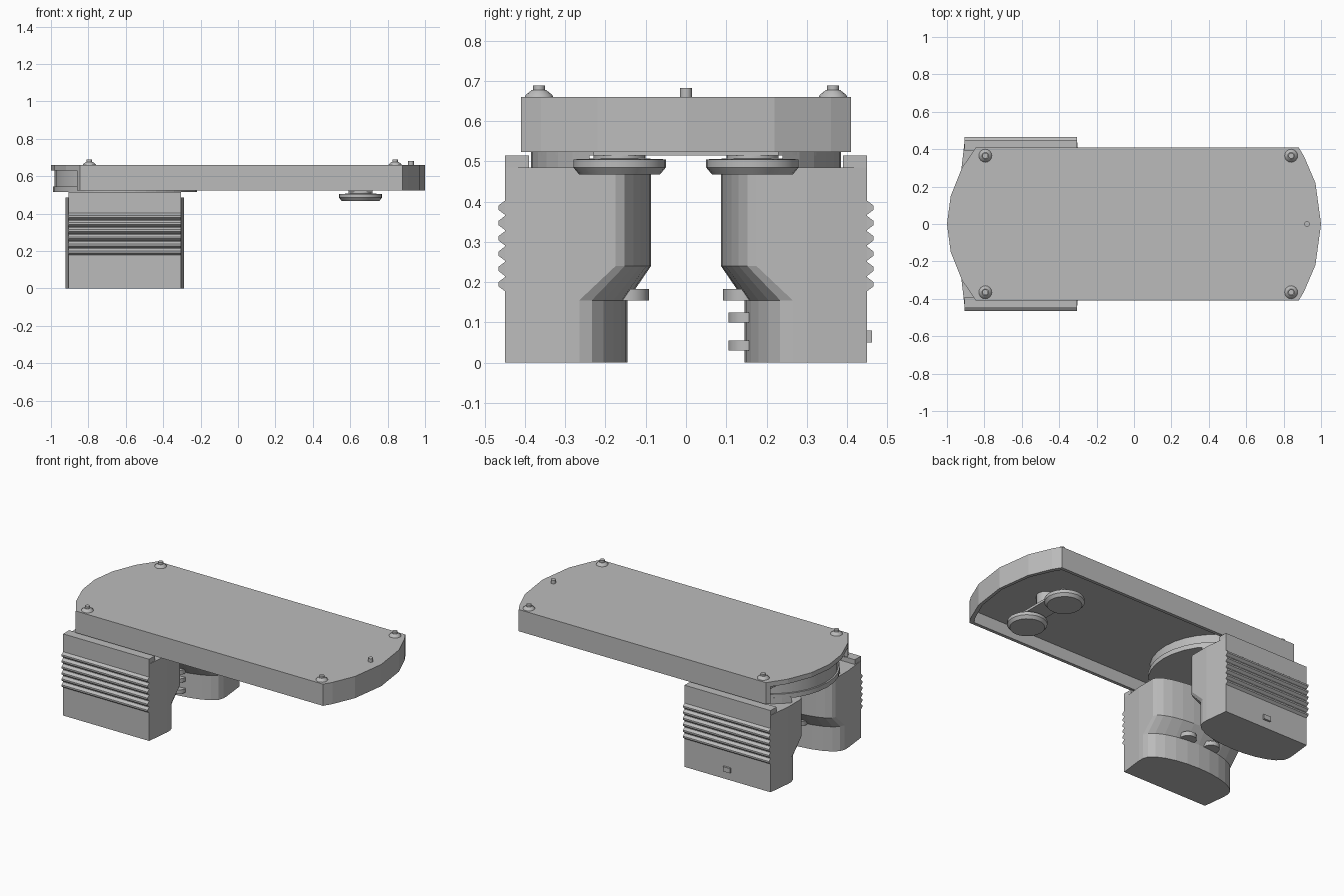
import bpy, bmesh, math
from mathutils import Vector

cube = bpy.data.objects.get("Cube")
if cube:
    bpy.data.objects.remove(cube)

grey = bpy.data.materials.new("light_grey")
grey.use_nodes = True
grey.diffuse_color = (0.5, 0.5, 0.5, 1)
grey.node_tree.nodes["Principled BSDF"].inputs["Base Color"].default_value = (0.5, 0.5, 0.5, 1)


def loft(name, rings):
    """Skin equal-length rings of points and cap both ends."""
    bm = bmesh.new()
    rows = [[bm.verts.new(p) for p in ring] for ring in rings]
    n = len(rows[0])
    for a, b in zip(rows, rows[1:]):
        for i in range(n):
            j = (i + 1) % n
            bm.faces.new((a[i], a[j], b[j], b[i]))
    bm.faces.new(rows[0][::-1])
    bm.faces.new(rows[-1])
    bmesh.ops.recalc_face_normals(bm, faces=bm.faces)
    mesh = bpy.data.meshes.new(name)
    bm.to_mesh(mesh)
    bm.free()
    mesh.materials.append(grey)
    obj = bpy.data.objects.new(name, mesh)
    bpy.context.collection.objects.link(obj)
    return obj


def prism(name, outline, z0, z1):
    return loft(name, [[(x, y, z) for x, y in outline] for z in (z0, z1)])


def box(name, x0, x1, y0, y1, z0, z1):
    return prism(name, [(x0, y0), (x1, y0), (x1, y1), (x0, y1)], z0, z1)


def turned(name, x, y, profile, sides=16):
    """Turn a (radius, height) profile about a vertical axis."""
    angles = [2 * math.pi * i / sides for i in range(sides)]
    obj = loft(name, [[(x + r * math.cos(a), y + r * math.sin(a), z) for a in angles]
                      for r, z in profile])
    obj.data.shade_smooth()
    bpy.context.view_layer.objects.active = obj
    bpy.ops.object.select_all(action='DESELECT')
    obj.select_set(True)
    bpy.ops.object.shade_smooth_by_angle(angle=math.radians(30))
    return obj


# Housing: lid with bowed ends, walls open at one end, recessed ceiling
right_end = [(0.88, 0.41), (0.91, 0.36), (0.97, 0.22), (1.0, 0)]
left_end = [(-1.0, 0), (-0.98, 0.15), (-0.92, 0.3), (-0.845, 0.41)]
half = left_end + right_end
lid = half + [(x, -y) for x, y in half[-2:0:-1]]
prism("housing_lid", lid, 0.63, 0.66)

half_wall = [(-0.86, 0.388), (-0.845, 0.41)] + right_end
outer = half_wall + [(x, -y) for x, y in half_wall[-2::-1]]
inner = [(max(x * 0.98, -0.86), y * 0.95) for x, y in outer]
prism("housing_wall", outer + inner[::-1], 0.523, 0.63)
prism("housing_ceiling", inner, 0.6, 0.63)

# Turntable drum inside the housing
CX = -0.605
turned("turntable_drum", CX, 0,
       [(0.385, 0.515), (0.385, 0.545), (0.375, 0.545), (0.375, 0.63)], 32)


def plan(side, edge, middle, z):
    """Block section: flat outside, bowed inside."""
    pts = [(0.3, 0.45), (0.317, 0.3)]
    for i in range(13):
        a = math.pi * i / 12
        pts.append((0.317 * math.cos(a), edge - (edge - middle) * math.sin(a)))
    pts += [(-0.317, 0.3), (-0.3, 0.45)]
    return [(CX + x, side * y, z) for x, y in pts]


for side, label in ((-1, "front"), (1, "back")):
    # Gripping block, waisted on its inner face
    loft(label + "_block", [plan(side, 0.265, 0.145, 0), plan(side, 0.265, 0.145, 0.155),
                            plan(side, 0.175, 0.087, 0.24), plan(side, 0.175, 0.087, 0.485)])
    box(label + "_block_lip", CX - 0.3, CX + 0.3,
        *sorted((side * 0.39, side * 0.45)), 0.485, 0.515)

    # Drum segment seated on the block
    arc = []
    limit = math.asin(0.24 / 0.385)
    for i in range(13):
        a = limit + (math.pi - 2 * limit) * i / 12
        arc.append((CX + 0.385 * math.cos(a), side * 0.385 * math.sin(a)))
    prism(label + "_drum_segment", arc, 0.485, 0.523)

    # Horizontal grip ridges
    for i in range(6):
        z = 0.385 - 0.038 * i
        section = [(0.449, z - 0.018), (0.466, z - 0.005), (0.466, z + 0.005), (0.449, z + 0.018)]
        loft(label + "_grip_ridge", [[(CX + dx, side * y, h) for y, h in section]
                                     for dx in (-0.3, 0.3)])

    # Rounded tabs on the inner face
    for dx in (-0.085, 0.085):
        turned(label + "_upper_tab", CX + dx, side * 0.142, [(0.05, 0.155), (0.05, 0.183)])
    turned(label + "_bottom_stud", CX - 0.12, side * 0.25, [(0.025, -0.0), (0.025, 0.01)])

    # Flanged roller under the far end of the housing
    turned(label + "_roller", 0.655, side * 0.165,
           [(0.1, 0.467), (0.115, 0.485), (0.115, 0.505), (0.065, 0.507), (0.065, 0.52)], 24)

    # Lid screws
    for x in (-0.795, 0.84):
        turned(label + "_lid_screw", x, side * 0.365,
               [(0.035, 0.66), (0.033, 0.665), (0.018, 0.677), (0.015, 0.677), (0.015, 0.689)])

for z in (0.03, 0.1):
    turned("back_lower_tab", CX + 0.085, 0.15, [(0.045, z), (0.045, z + 0.025)])
box("side_catch", CX - 0.025, CX + 0.025, 0.445, 0.462, 0.05, 0.08)

# Roller carrier and lid pin
box("roller_plate", 0.59, 0.72, -0.23, 0.23, 0.515, 0.53)
turned("roller_post", 0.655, 0, [(0.055, 0.53), (0.055, 0.605)])
turned("lid_pin", 0.925, 0, [(0.015, 0.66), (0.015, 0.682)])
